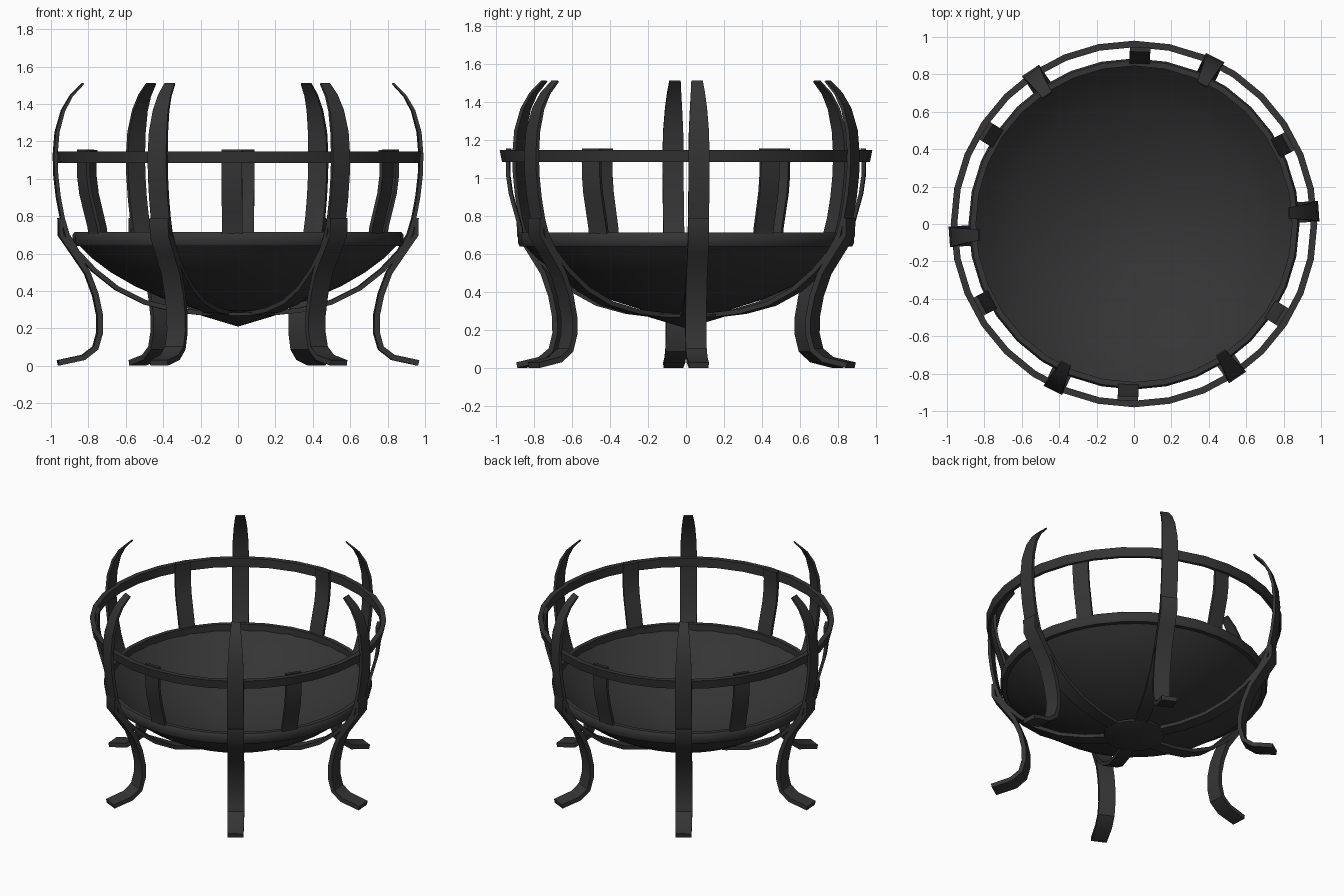
import bpy, bmesh, math
from mathutils import Vector, Matrix

if "Cube" in bpy.data.objects:
    bpy.data.objects.remove(bpy.data.objects["Cube"])

iron = bpy.data.materials.new("dark_iron")
iron.diffuse_color = (0.035, 0.035, 0.035, 1)
iron.use_nodes = True
iron.node_tree.nodes["Principled BSDF"].inputs["Base Color"].default_value = iron.diffuse_color


def finish(name, bm, angle=0.0):
    bmesh.ops.recalc_face_normals(bm, faces=bm.faces)
    me = bpy.data.meshes.new(name)
    bm.to_mesh(me)
    bm.free()
    ob = bpy.data.objects.new(name, me)
    bpy.context.collection.objects.link(ob)
    me.materials.append(iron)
    ob.rotation_euler.z = angle
    bpy.ops.object.select_all(action='DESELECT')
    ob.select_set(True)
    bpy.context.view_layer.objects.active = ob
    bpy.ops.object.shade_smooth_by_angle(angle=math.radians(35))
    return ob


def lathe(name, profile, sides, closed=True):
    """Spin a closed (r, z) outline around z."""
    bm = bmesh.new()
    vs = [bm.verts.new((r, 0, z)) for r, z in profile]
    n = len(vs)
    es = [bm.edges.new((vs[i], vs[(i + 1) % n])) for i in range(n if closed else n - 1)]
    bmesh.ops.spin(bm, geom=vs + es, cent=(0, 0, 0), axis=(0, 0, 1),
                   angle=2 * math.pi, steps=sides)
    bmesh.ops.remove_doubles(bm, verts=bm.verts, dist=1e-4)
    return finish(name, bm)


def ribbon(name, path, angle):
    """Flat bar along (r, z, width, thickness) stations in a radial plane."""
    bm = bmesh.new()
    rings = []
    for i, (r, z, w, t) in enumerate(path):
        a, b = path[max(i - 1, 0)], path[min(i + 1, len(path) - 1)]
        d = Vector((b[0] - a[0], 0, b[1] - a[1])).normalized()
        nrm = Vector((d.z, 0, -d.x)) * t / 2
        side = Vector((0, w / 2, 0))
        c = Vector((r, 0, z))
        rings.append([bm.verts.new(c + s) for s in
                      (nrm + side, nrm - side, -nrm - side, -nrm + side)])
    for p, q in zip(rings, rings[1:]):
        for k in range(4):
            bm.faces.new((p[k], p[(k + 1) % 4], q[(k + 1) % 4], q[k]))
    bm.faces.new(rings[0])
    bm.faces.new(rings[-1])
    return finish(name, bm, angle)


# Bowl: thin shell with inner and outer skin
outer = [(0, .275), (.2, .297), (.4, .36), (.55, .425), (.68, .50), (.78, .575), (.865, .66)]
inner = [(r * .985, z + .018) for r, z in reversed(outer)]
lathe("fire_bowl", outer + inner, 48, closed=False)

# Band around the bowl edge and the upper guard ring
lathe("bowl_rim", [(.845, .64), (.875, .64), (.885, .66), (.885, .70), (.875, .715), (.845, .715)], 32)
lathe("guard_ring", [(.945, 1.085), (.968, 1.085), (.98, 1.147), (.945, 1.147)], 32)

# Pointed hub joining the straps beneath the bowl
lathe("bottom_hub", [(0, .21), (.20, .27), (.20, .285), (0, .285)], 32, closed=False)

prong = [(.83, 1.51, .06, .01), (.893, 1.445, .075, .014), (.938, 1.365, .09, .018),
         (.97, 1.25, .105, .02), (.98, 1.13, .11, .02), (.977, 1.02, .11, .02),
         (.963, .90, .11, .02), (.942, .79, .11, .02), (.918, .70, .11, .025),
         (.865, .61, .11, .025), (.77, .51, .105, .025), (.65, .415, .10, .025),
         (.50, .34, .095, .025), (.33, .298, .09, .025), (.17, .28, .085, .025),
         (.05, .276, .08, .025)]
leg = [(.955, .79, .11, .02), (.951, .70, .11, .025), (.885, .61, .11, .03),
       (.81, .50, .11, .03), (.765, .38, .11, .03), (.742, .27, .11, .03),
       (.741, .18, .11, .03), (.765, .095, .11, .03), (.83, .045, .11, .03),
       (.965, .016, .105, .03)]
post = [(.858, .65, .11, .02), (.872, .74, .11, .02), (.897, .83, .11, .02),
        (.922, .92, .11, .02), (.935, 1.01, .11, .02), (.937, 1.08, .11, .02),
        (.933, 1.155, .11, .025)]

# Six evenly spaced prongs with legs, and six short posts between them
for i in range(6):
    a = math.radians(4 + 60 * i)
    ribbon(f"prong_strap_{i + 1}", prong, a)
    ribbon(f"leg_{i + 1}", leg, a)
    ribbon(f"short_post_{i + 1}", post, math.radians(28 + 60 * i))
